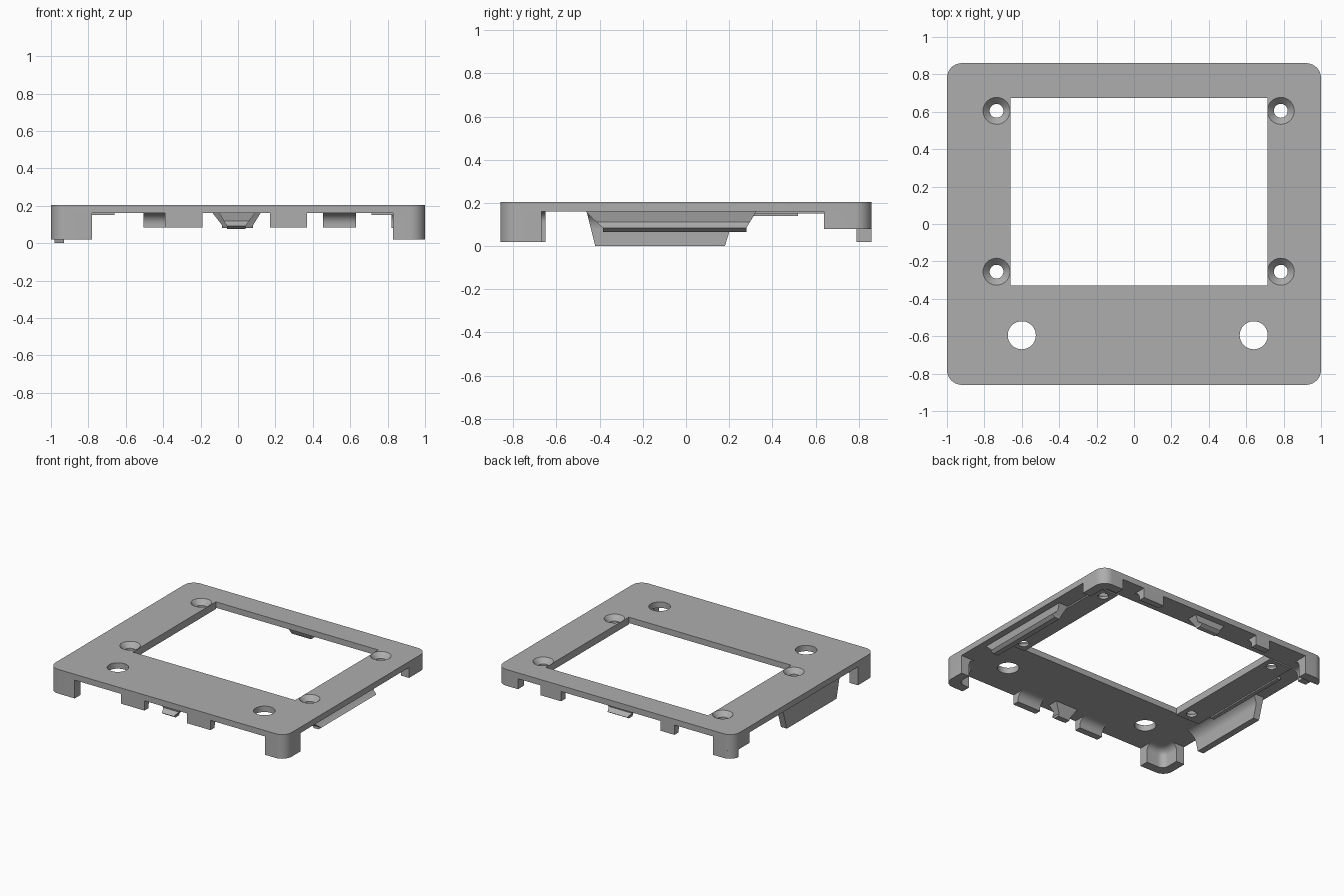
import bpy, bmesh, math
from mathutils import Vector

cube = bpy.data.objects.get("Cube")
if cube:
    bpy.data.objects.remove(cube)

X, Y = 1.0, 0.86             # half width and half depth
TOP, UNDER, PAD = 0.205, 0.16, 0.15

grey = bpy.data.materials.new("plain grey")
grey.use_nodes = True
grey.diffuse_color = (0.42, 0.42, 0.42, 1)
bsdf = next(n for n in grey.node_tree.nodes if n.type == 'BSDF_PRINCIPLED')
bsdf.inputs["Base Color"].default_value = grey.diffuse_color


def loft(name, rings):
    """Closed solid through a stack of equal-length point rings."""
    bm = bmesh.new()
    rows = [[bm.verts.new(p) for p in ring] for ring in rings]
    n = len(rows[0])
    for lower, upper in zip(rows, rows[1:]):
        for i in range(n):
            j = (i + 1) % n
            bm.faces.new((lower[i], lower[j], upper[j], upper[i]))
    bm.faces.new(rows[0])
    bm.faces.new(rows[-1])
    bmesh.ops.recalc_face_normals(bm, faces=bm.faces)
    mesh = bpy.data.meshes.new(name)
    bm.to_mesh(mesh)
    bm.free()
    mesh.materials.append(grey)
    obj = bpy.data.objects.new(name, mesh)
    bpy.context.collection.objects.link(obj)
    return obj


def arc(cx, cy, r, start, end, steps=10):
    return [(cx + r * math.cos(math.radians(start + (end - start) * i / steps)),
             cy + r * math.sin(math.radians(start + (end - start) * i / steps)))
            for i in range(steps + 1)]


def circle(x, y, r, z):
    return [(px, py, z) for px, py in arc(x, y, r, 0, 360, 40)[:-1]]


def rect(x0, x1, y0, y1, z):
    return [(x0, y0, z), (x1, y0, z), (x1, y1, z), (x0, y1, z)]


def smooth(obj):
    bpy.ops.object.select_all(action='DESELECT')
    obj.select_set(True)
    bpy.context.view_layer.objects.active = obj
    bpy.ops.object.shade_smooth_by_angle(angle=math.radians(30))


def cut(obj, cutters):
    bpy.context.view_layer.objects.active = obj
    for c in cutters:
        m = obj.modifiers.new("cut", 'BOOLEAN')
        m.operation, m.solver, m.object = 'DIFFERENCE', 'EXACT', c
        bpy.ops.object.modifier_apply(modifier=m.name)


# Rounded plate and the two raised pads beneath it
R = 0.08
outline = []
for k, (sx, sy) in enumerate(((1, 1), (-1, 1), (-1, -1), (1, -1))):
    outline += arc(sx * (X - R), sy * (Y - R), R, 90 * k, 90 * k + 90)
plate = loft("face_plate", [[(x, y, z) for x, y in outline] for z in (UNDER, TOP)])
pads = [loft("left_pad", [rect(0.715, 0.87, -0.33, 0.675, z) for z in (PAD, UNDER)]),
        loft("right_pad", [rect(-0.86, -0.66, -0.33, 0.675, z) for z in (PAD, UNDER)])]
loft("right_ledge", [rect(-0.89, -0.86, -0.2, 0.52, z) for z in (0.14, UNDER)])

# Window, button holes and countersunk screw holes
cutters = [loft("window_cutter", [rect(-0.66, 0.715, -0.33, 0.675, z) for z in (0.1, 0.3)])]
for x in (-0.6, 0.64):
    cutters.append(loft("button_cutter", [circle(x, -0.595, 0.075, z) for z in (0.1, 0.3)]))
screws = []
for x in (-0.735, 0.785):
    for y in (-0.255, 0.605):
        profile = ((0.037, 0.1), (0.037, 0.168), (0.072, TOP), (0.072, 0.3))
        screws.append(loft("screw_cutter", [circle(x, y, r, z) for r, z in profile]))
cut(plate, cutters + screws)
for pad in pads:
    cut(pad, screws)
for c in cutters + screws:
    bpy.data.objects.remove(c)
smooth(plate)


def fillet(bottom, thick, flare):
    """Heights and thicknesses of a wall that flares concavely into the plate."""
    low = max(bottom + 0.01, UNDER - flare)
    curve = [(bottom, thick)]
    for i in range(9):
        a = math.radians(90 * i / 8)
        curve.append((low + (UNDER - low) * math.sin(a), thick + flare * (1 - math.cos(a))))
    return curve


# Corner legs: L-shaped walls, rounded outside and inside
def leg(name, sx, sy, lx, ly, bottom, thick=0.07):
    rings = []
    for z, t in fillet(bottom, thick, 0.05):
        tx, ty = min(t, lx - 0.02), min(t, ly - 0.02)
        r = min(0.05, (lx - tx) * 0.8, (ly - ty) * 0.8)
        pts = [(lx, 0)] + arc(R, R, R, 270, 180) if lx > R else arc(R, R, R, 270, 180)
        pts += [(0, ly), (tx, ly)] + arc(tx + r, ty + r, r, 180, 270, 6) + [(lx, ty)]
        rings.append([(sx * (X - u), sy * (Y - v), z) for u, v in pts])
    smooth(loft(name, rings))


leg("front_right_leg", -1, -1, 0.22, 0.21, 0.02)
leg("front_left_leg", 1, -1, 0.17, 0.19, 0.02)
leg("back_left_leg", 1, 1, 0.18, 0.22, 0.08)
leg("back_right_leg", -1, 1, 0.17, 0.2, 0.08)

# Deeper wall under the back right leg
foot = arc(R, R, R, 270, 196) + [(0.003, 0.07), (0.17, 0.07), (0.17, 0)]
smooth(loft("back_right_foot", [[(-X + u, Y - v, z) for u, v in foot] for z in (0.02, 0.08)]))

# Ribs along an edge: layers are (height, outer inset, inner inset, start, end)
SIDES = {"front": lambda a, d: (a, d - Y), "back": lambda a, d: (a, Y - d),
         "left": lambda a, d: (X - d, a), "right": lambda a, d: (d - X, a)}


def rib(name, side, layers):
    place = SIDES[side]
    smooth(loft(name, [[(*place(a, d), z) for a, d in
                        ((a0, d0), (a1, d0), (a1, d1), (a0, d1))]
                       for z, d0, d1, a0, a1 in layers]))


# Locating tabs
for side, a0, a1 in (("front", -0.39, -0.19), ("front", 0.17, 0.37),
                     ("back", -0.505, -0.385), ("back", 0.455, 0.63)):
    rib(side + "_tab", side, [(z, 0, t, a0, a1) for z, t in fillet(0.085, 0.05, 0.06)])


# Hooked snap clips with tapered ends
def clip(name, side, top, tip, bottom):
    hook = ((0, 0.05, 0.13), (0.5, 0.06, 0.11), (0.62, 0.05, 0.105),
            (0.8, 0.025, 0.1), (1, 0.05, 0.09))
    layers = []
    for f, d0, d1 in hook:
        g = min(1, f / 0.8)
        layers.append((UNDER + (bottom - UNDER) * f, d0, d1,
                       top[0] + (tip[0] - top[0]) * g, top[1] + (tip[1] - top[1]) * g))
    rib(name, side, layers)


clip("left_clip", "left", (-0.465, 0.325), (-0.385, 0.28), 0.065)
clip("front_clip", "front", (-0.1, 0.09), (-0.06, 0.04), 0.075)
clip("back_clip", "back", (-0.135, 0.12), (-0.085, 0.08), 0.08)

# Long curved fin on the opposite side
fin = []
for z, t in fillet(0, 0.07, 0.08):
    f = z / UNDER
    fin.append((z, 0.02, t, -0.42 - 0.04 * f, 0.18 + 0.05 * f))
rib("right_fin", "right", fin)
